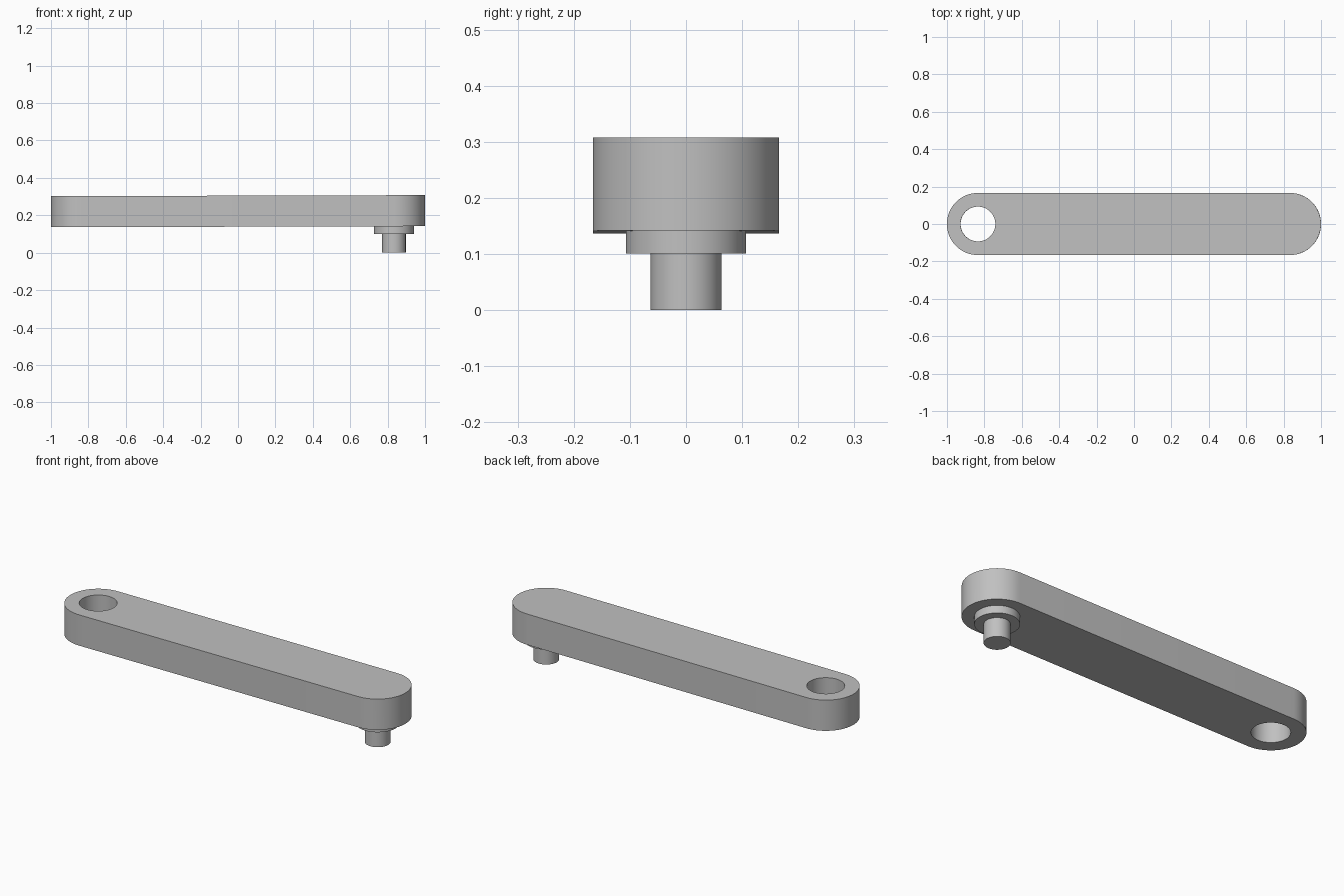
import bpy
import bmesh
from math import cos, sin, pi, radians

cube = bpy.data.objects.get("Cube")
if cube:
    bpy.data.objects.remove(cube, do_unlink=True)

END_X = 0.834      # centre of each rounded end
ARM_RADIUS = 0.166
ARM_BOTTOM = 0.139
ARM_HEIGHT = 0.166
TILT = -0.0028     # the arm rises very slightly towards the pin

grey = bpy.data.materials.new("plain grey")
grey.use_nodes = True
colour = (0.53, 0.53, 0.53, 1)
grey.diffuse_color = colour
grey.node_tree.nodes["Principled BSDF"].inputs["Base Color"].default_value = colour


def finish(obj):
    """Colour a part and smooth its round walls."""
    obj.data.materials.append(grey)
    bpy.ops.object.select_all(action="DESELECT")
    obj.select_set(True)
    bpy.context.view_layer.objects.active = obj
    bpy.ops.object.shade_smooth_by_angle(angle=radians(30))


def arc(cx, radius, start, sweep, steps):
    return [(cx + radius * cos(start + sweep * i / steps),
             radius * sin(start + sweep * i / steps)) for i in range(steps + 1)]


def add_loop(bm, points):
    verts = [bm.verts.new((x, y, 0)) for x, y in points]
    return [bm.edges.new((v, verts[i - 1])) for i, v in enumerate(verts)]


def cylinder(name, radius, bottom, top):
    bpy.ops.mesh.primitive_cylinder_add(
        vertices=64, radius=radius, depth=top - bottom,
        location=(END_X, 0, (top + bottom) / 2))
    obj = bpy.context.object
    obj.name = name
    finish(obj)


# Arm: rounded outline with a through hole, extruded upwards
bm = bmesh.new()
outline = arc(END_X, ARM_RADIUS, -pi / 2, pi, 32) + arc(-END_X, ARM_RADIUS, pi / 2, pi, 32)
hole = arc(-END_X, 0.093, 0, 2 * pi, 64)[:-1]
edges = add_loop(bm, outline) + add_loop(bm, hole)
bmesh.ops.triangle_fill(bm, use_beauty=True, use_dissolve=False, edges=edges)
extruded = bmesh.ops.extrude_face_region(bm, geom=bm.faces[:], use_keep_orig=True)
top_verts = [g for g in extruded["geom"] if isinstance(g, bmesh.types.BMVert)]
bmesh.ops.translate(bm, verts=top_verts, vec=(0, 0, ARM_HEIGHT))
bmesh.ops.recalc_face_normals(bm, faces=bm.faces[:])
mesh = bpy.data.meshes.new("arm")
bm.to_mesh(mesh)
bm.free()
arm = bpy.data.objects.new("arm", mesh)
bpy.context.collection.objects.link(arm)
arm.location.z = ARM_BOTTOM
arm.rotation_euler.y = TILT
finish(arm)

# Stepped pin under the other end
cylinder("pin_collar", 0.107, 0.101, 0.15)
cylinder("pin", 0.063, 0, 0.11)
